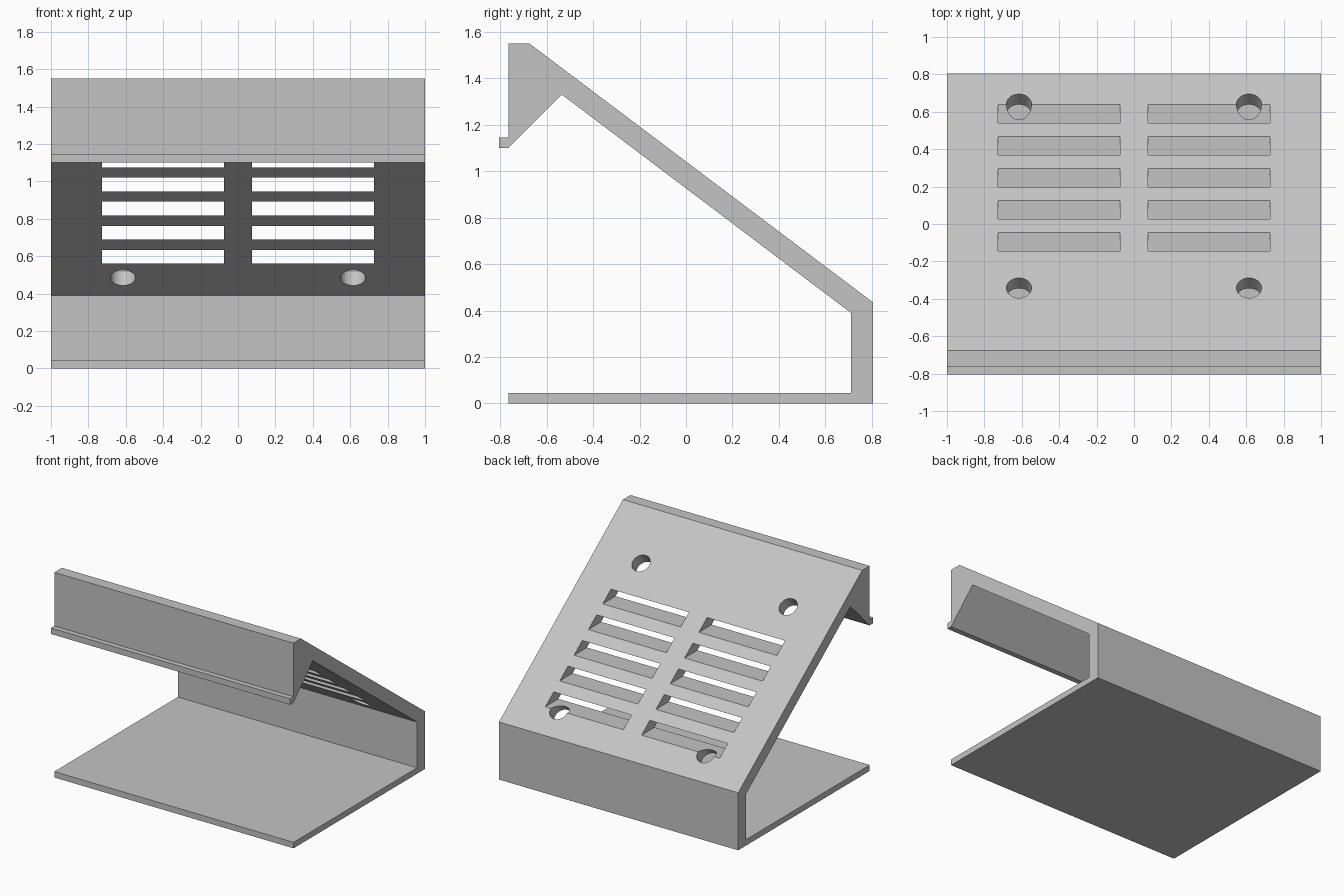
import bpy
import bmesh
import math
from mathutils import Matrix, Vector

if "Cube" in bpy.data.objects:
    bpy.data.objects.remove(bpy.data.objects["Cube"], do_unlink=True)

# Single matte grey
grey = bpy.data.materials.new("light_grey")
grey.use_nodes = True
COLOUR = (0.55, 0.55, 0.55, 1)
grey.diffuse_color = COLOUR
grey.node_tree.nodes["Principled BSDF"].inputs["Base Color"].default_value = COLOUR


def make_object(name, bm):
    bmesh.ops.recalc_face_normals(bm, faces=bm.faces)
    mesh = bpy.data.meshes.new(name)
    bm.to_mesh(mesh)
    bm.free()
    mesh.materials.append(grey)
    obj = bpy.data.objects.new(name, mesh)
    bpy.context.collection.objects.link(obj)
    return obj


def cut(target, cutter):
    """Subtract the cutter, then discard it."""
    mod = target.modifiers.new("cut", "BOOLEAN")
    mod.operation = "DIFFERENCE"
    mod.solver = "EXACT"
    mod.object = cutter
    bpy.context.view_layer.objects.active = target
    bpy.ops.object.modifier_apply(modifier=mod.name)
    bpy.data.objects.remove(cutter, do_unlink=True)


# Folded bracket: side profile (y, z) extruded across the width
BACK, EAVE, RIDGE, TOP, FRONT = 0.805, 0.435, -0.675, 1.55, -0.765
profile = [
    (FRONT, 0), (BACK, 0), (BACK, EAVE), (RIDGE, TOP), (FRONT, TOP),
    (FRONT, 1.145), (-BACK, 1.145), (-BACK, 1.1), (FRONT, 1.1),
    (-0.535, 1.33), (0.71, 0.39), (0.71, 0.045), (FRONT, 0.045),
]
bm = bmesh.new()
side = bm.faces.new([bm.verts.new((-1, y, z)) for y, z in profile])
swept = bmesh.ops.extrude_face_region(bm, geom=[side])["geom"]
bmesh.ops.translate(bm, vec=(2, 0, 0),
                    verts=[v for v in swept if isinstance(v, bmesh.types.BMVert)])
bracket = make_object("slotted_bracket", bm)

SLOPE = (TOP - EAVE) / (BACK - RIDGE)


def slope_z(y):
    return EAVE + (BACK - y) * SLOPE


# Two columns of horizontal vent slots through the sloping panel
bm = bmesh.new()
for row in range(5):
    y = 0.59 - 0.171 * row
    for sign in (-1, 1):
        place = Matrix.Translation((sign * 0.402, y, slope_z(y)))
        size = Matrix.Diagonal((0.652, 0.5, 0.074, 1))
        bmesh.ops.create_cube(bm, size=1, matrix=place @ size)
cut(bracket, make_object("slot_cutter", bm))

# Four screw holes square to the sloping panel
normal = Vector((0, SLOPE, 1)).normalized()
tilt = normal.to_track_quat("Z", "X").to_matrix().to_4x4()
bm = bmesh.new()
for y in (0.641, -0.342):
    for sign in (-1, 1):
        place = Matrix.Translation((sign * 0.615, y, slope_z(y)))
        bmesh.ops.create_cone(bm, cap_ends=True, segments=48, radius1=0.067,
                              radius2=0.067, depth=0.3, matrix=place @ tilt)
cut(bracket, make_object("hole_cutter", bm))

# Smooth hole walls, crisp folds
bpy.ops.object.select_all(action="DESELECT")
bracket.select_set(True)
bpy.context.view_layer.objects.active = bracket
bpy.ops.object.shade_smooth_by_angle(angle=math.radians(25))
